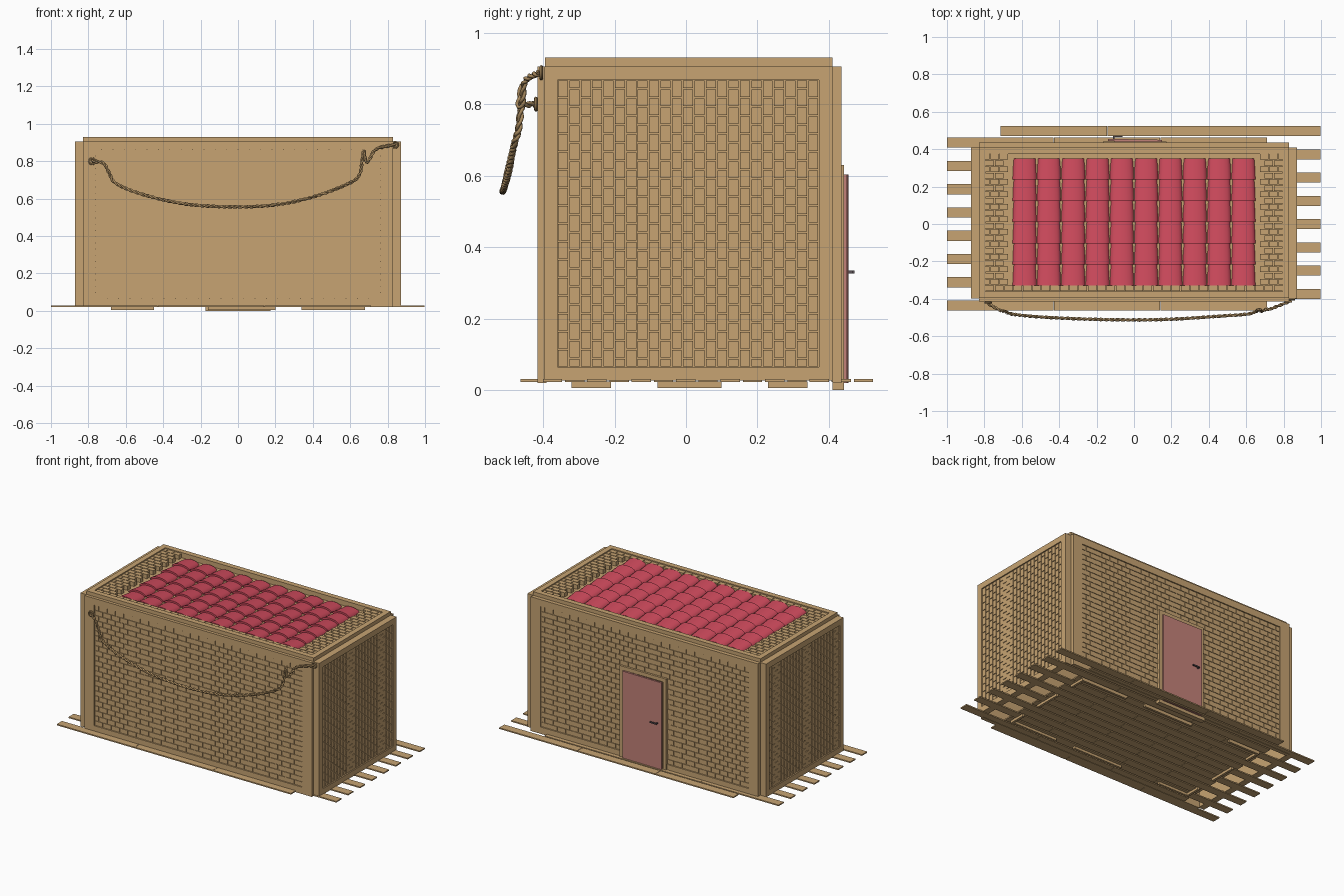
import bpy, bmesh, math
from mathutils import Vector, Matrix

if "Cube" in bpy.data.objects:
    bpy.data.objects.remove(bpy.data.objects["Cube"])


def material(name, rgb):
    m = bpy.data.materials.new(name)
    m.diffuse_color = (*rgb, 1)
    m.use_nodes = True
    m.node_tree.nodes["Principled BSDF"].inputs["Base Color"].default_value = m.diffuse_color
    return m


TAN = material("sandstone", (0.57, 0.37, 0.17))
RED = material("roof_red", (0.63, 0.07, 0.11))
PINK = material("door_pink", (0.54, 0.22, 0.19))
ROPE = material("rope_fibre", (0.42, 0.27, 0.12))
DARK = material("handle_metal", (0.10, 0.08, 0.09))


def finish(name, bm, mat, smooth=False):
    bmesh.ops.recalc_face_normals(bm, faces=bm.faces)
    me = bpy.data.meshes.new(name)
    bm.to_mesh(me)
    bm.free()
    ob = bpy.data.objects.new(name, me)
    bpy.context.collection.objects.link(ob)
    me.materials.append(mat)
    if smooth:
        bpy.ops.object.select_all(action='DESELECT')
        ob.select_set(True)
        bpy.context.view_layer.objects.active = ob
        bpy.ops.object.shade_smooth_by_angle(angle=math.radians(40))
    return ob


def prism(bm, outline, c0, c1, place):
    """Extrude a closed (a, b) outline from depth c0 to c1, mapped by place."""
    lo = [bm.verts.new(place(a, b, c0)) for a, b in outline]
    hi = [bm.verts.new(place(a, b, c1)) for a, b in outline]
    bm.faces.new(lo)
    bm.faces.new(hi)
    n = len(outline)
    for i in range(n):
        j = (i + 1) % n
        bm.faces.new((lo[i], lo[j], hi[j], hi[i]))


def rect(a0, a1, b0, b1):
    return [(a0, b0), (a1, b0), (a1, b1), (a0, b1)]


def world(a, b, c):
    return Vector((a, b, c))


def box(name, x, y, z, mat):
    bm = bmesh.new()
    prism(bm, rect(*x, *y), *z, world)
    return finish(name, bm, mat)


def panel(name, place, a, b, depth, frame, brick, hole=None):
    """Mortar sheet, running-bond bricks and a mitred frame."""
    back, face, rim = depth
    (a0, a1), (b0, b1), (fa, fb) = a, b, frame
    bm = bmesh.new()
    prism(bm, rect(a0, a1, b0, b1), 0, back, place)
    finish(name + "_mortar", bm, TAN)

    bm = bmesh.new()
    ia0, ia1, ib0, ib1 = a0 + fa, a1 - fa, b0 + fb, b1 - fb
    rows = round((ib1 - ib0) / brick[1])
    h = (ib1 - ib0) / rows
    cols = round((ia1 - ia0) / brick[0])
    w = (ia1 - ia0) / cols
    gap = 0.002
    for r in range(rows):
        shift = -w / 2 if r % 2 else 0
        for c in range(cols + r % 2):
            p = max(ia0, ia0 + c * w + shift) + gap
            q = min(ia1, ia0 + (c + 1) * w + shift) - gap
            s, t = ib0 + r * h + gap, ib0 + (r + 1) * h - gap
            if hole and hole[0] < (p + q) / 2 < hole[1] and hole[2] < (s + t) / 2 < hole[3]:
                continue
            prism(bm, rect(p, q, s, t), back, face, place)
    finish(name + "_bricks", bm, TAN)

    bm = bmesh.new()
    out, inn = rect(a0, a1, b0, b1), rect(ia0, ia1, ib0, ib1)
    for i in range(4):
        j = (i + 1) % 4
        prism(bm, [out[i], out[j], inn[j], inn[i]], 0, rim, place)
    finish(name + "_frame", bm, TAN)


# Four walls and the roof deck
LONG, SHORT = (0.06, 0.033), (0.05, 0.032)
DEPTH = (0.030, 0.036, 0.042)
THIN = (0.016, 0.020, 0.025)
panel("front_wall", lambda a, b, c: Vector((a, -0.39 - c, b)),
      (-0.83, 0.83), (0.02, 0.906), THIN, (0.07, 0.045), LONG)
panel("back_wall", lambda a, b, c: Vector((a, 0.41 + c, b)),
      (-0.83, 0.83), (0.02, 0.906), THIN, (0.07, 0.045), LONG,
      (-0.16, 0.17, 0, 0.61))
for side, s in (("right", 1), ("left", -1)):
    panel(side + "_wall", lambda a, b, c, s=s: Vector((s * (0.83 + c), b, a)),
          (0.026, 0.906), (-0.398, 0.41), DEPTH, (0.038, 0.038), SHORT)
panel("roof", lambda a, b, c: Vector((a, b, 0.88 + c)),
      (-0.83, 0.83), (-0.395, 0.41), (0.016, 0.044, 0.05), (0.035, 0.035),
      (0.05, 0.033), (-0.68, 0.68, -0.335, 0.36))

# Barrel roof tiles, each lifted at its front lip
bm = bmesh.new()
COLS, ROWS, SEG = 10, 6, 8
pitch = 0.68 / ROWS
for c in range(COLS):
    cx = -0.585 + c * 0.13
    for r in range(ROWS):
        yb = 0.35 - r * pitch
        ends = []
        for y, z, half in ((yb, 0.892, 0.059), (yb - pitch, 0.903, 0.064)):
            ring = [bm.verts.new((cx - half * math.cos(math.pi * k / SEG), y,
                                  z + 0.026 * math.sin(math.pi * k / SEG)))
                    for k in range(SEG + 1)]
            ends.append(ring)
        for k in range(SEG):
            bm.faces.new((ends[0][k], ends[0][k + 1], ends[1][k + 1], ends[1][k]))
        bm.faces.new((ends[0][0], ends[0][-1], ends[1][-1], ends[1][0]))
        bm.faces.new(ends[0])
        bm.faces.new(ends[1])
finish("roof_tiles", bm, RED, True)

# Staggered floor planks
bm = bmesh.new()
for r in range(16):
    y = 0.497 - r * 0.0622
    x0 = -1.0 if r % 2 else -0.713
    for k in range(3):
        x = x0 + k * 0.571
        prism(bm, rect(x, x + 0.569, y - 0.027, y + 0.027), 0.022, 0.03, world)
finish("floor_planks", bm, TAN)

# Broken ring of strips under the floor
bm = bmesh.new()
for x0, x1 in ((-0.68, -0.45), (-0.16, 0.20), (0.34, 0.68)):
    for y in (-0.32, 0.325):
        prism(bm, rect(x0, x1, y, y + 0.015), 0.006, 0.024, world)
for y0, y1 in ((-0.32, -0.21), (-0.08, 0.1), (0.23, 0.34)):
    for x in (-0.68, 0.665):
        prism(bm, rect(x, x + 0.015, y0, y1), 0.006, 0.024, world)
finish("floor_strips", bm, TAN)

# Door, its frame and threshold, and the handle
for nm, x in (("door_jamb_left", (-0.165, -0.14)), ("door_jamb_right", (0.15, 0.175))):
    box(nm, x, (0.41, 0.442), (0.02, 0.605), TAN)
box("door_lintel", (-0.165, 0.175), (0.41, 0.442), (0.605, 0.63), TAN)
box("door_threshold", (-0.175, 0.175), (0.41, 0.442), (0.0, 0.02), TAN)
door = box("door", (-0.29, 0), (0, 0.012), (0.02, 0.603), PINK)
door.location = (0.15, 0.438, 0)
door.rotation_euler.z = math.radians(-1)
box("handle_stem", (-0.113, -0.105), (0.45, 0.472), (0.326, 0.334), DARK)
box("handle_lever", (-0.113, -0.062), (0.464, 0.472), (0.326, 0.334), DARK)

# Twisted rope slung across the front
knots = [Vector(p) for p in (
    (-0.78, -0.425, 0.80), (-0.72, -0.46, 0.79), (-0.69, -0.468, 0.74),
    (-0.65, -0.482, 0.68), (-0.5, -0.497, 0.62), (-0.27, -0.508, 0.57),
    (0, -0.513, 0.556), (0.22, -0.508, 0.57), (0.42, -0.495, 0.615),
    (0.6, -0.482, 0.685), (0.65, -0.468, 0.73), (0.663, -0.46, 0.80),
    (0.673, -0.458, 0.855), (0.683, -0.468, 0.80), (0.70, -0.458, 0.805),
    (0.74, -0.45, 0.865), (0.84, -0.41, 0.888))]
path = []
pts = [knots[0]] + knots + [knots[-1]]
for i in range(1, len(pts) - 2):
    p0, p1, p2, p3 = pts[i - 1:i + 3]
    n = max(4, int((p2 - p1).length / 0.0055))
    for k in range(n):
        t = k / n
        path.append(0.5 * (2 * p1 + (p2 - p0) * t + (2 * p0 - 5 * p1 + 4 * p2 - p3) * t * t
                           + (3 * p1 - p0 - 3 * p2 + p3) * t ** 3))
path.append(knots[-1])
cu = bpy.data.curves.new("rope", 'CURVE')
cu.dimensions = '3D'
cu.bevel_depth = 0.0055
cu.bevel_resolution = 1
cu.use_fill_caps = True
for strand in range(2):
    sp = cu.splines.new('POLY')
    sp.points.add(len(path) - 1)
    for i, p in enumerate(path):
        tan = (path[min(i + 1, len(path) - 1)] - path[max(i - 1, 0)]).normalized()
        side = tan.cross(Vector((0, 1, 0))).normalized()
        ang = i * 0.6 + strand * math.pi
        q = p + 0.0045 * (side * math.cos(ang) + tan.cross(side) * math.sin(ang))
        sp.points[i].co = (*q, 1)
cu.materials.append(ROPE)
bpy.context.collection.objects.link(bpy.data.objects.new("rope", cu))

# Rope anchors
for nm, x, y, z in (("left_anchor", -0.78, -0.42, 0.80), ("right_anchor", 0.84, -0.405, 0.888)):
    bpy.ops.mesh.primitive_torus_add(major_radius=0.016, minor_radius=0.005, major_segments=16,
                                     minor_segments=8, location=(x, y, z),
                                     rotation=(math.pi / 2, 0, 0))
    bpy.context.object.name = nm
    bpy.context.object.data.materials.append(ROPE)
    bpy.ops.object.shade_smooth_by_angle()
